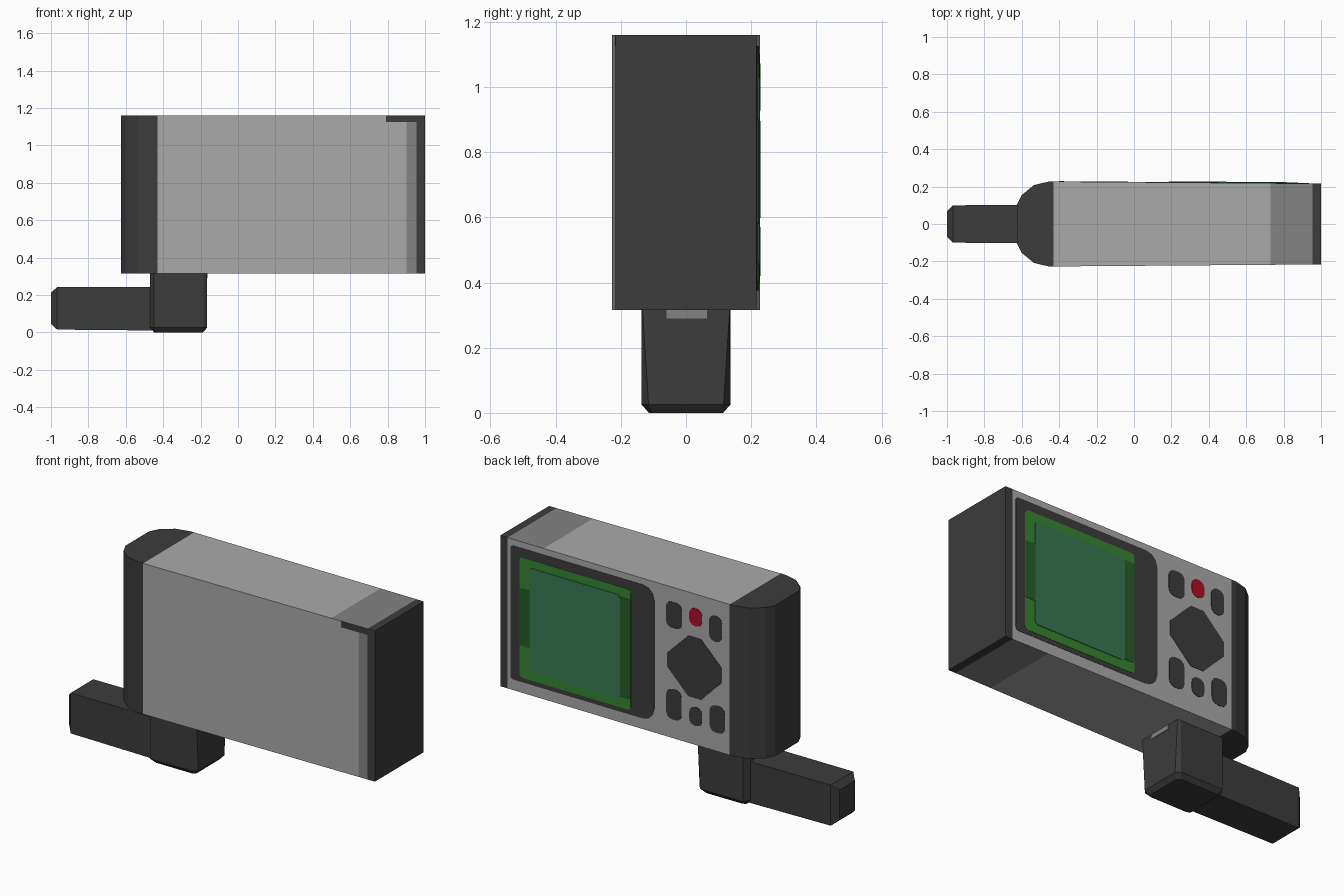
import bpy, bmesh, math

if "Cube" in bpy.data.objects:
    bpy.data.objects.remove(bpy.data.objects["Cube"])


def material(name, r, g, b):
    m = bpy.data.materials.new(name)
    m.diffuse_color = (r, g, b, 1)
    m.use_nodes = True
    m.node_tree.nodes["Principled BSDF"].inputs["Base Color"].default_value = m.diffuse_color
    return m


GREY = material("light_grey", 0.40, 0.40, 0.40)
MID = material("mid_grey", 0.23, 0.23, 0.23)
DARK = material("charcoal", 0.045, 0.045, 0.045)
GREEN = material("screen_green", 0.036, 0.235, 0.03)
DEEP = material("deep_green", 0.018, 0.11, 0.02)
TEAL = material("screen_teal", 0.038, 0.19, 0.085)
RED = material("red", 0.43, 0.004, 0.021)


def finish(name, bm, mats):
    bmesh.ops.recalc_face_normals(bm, faces=bm.faces)
    me = bpy.data.meshes.new(name)
    bm.to_mesh(me)
    bm.free()
    for m in mats:
        me.materials.append(m)
    ob = bpy.data.objects.new(name, me)
    bpy.context.collection.objects.link(ob)
    return ob


def loft(rings):
    """Skin equal-length rings of points and cap both ends."""
    bm = bmesh.new()
    loops = [[bm.verts.new(p) for p in ring] for ring in rings]
    n = len(loops[0])
    for a, b in zip(loops, loops[1:]):
        for i in range(n):
            j = (i + 1) % n
            bm.faces.new((a[i], a[j], b[j], b[i]))
    bm.faces.new(loops[0])
    bm.faces.new(loops[-1])
    return bm


def mirrored(half):
    """Close an (x, y) half outline by mirroring it in y."""
    return half + [(x, -y) for x, y in reversed(half)]


# Body: tapered box with a rounded grip end
outline = mirrored([(-0.625, 0.105), (-0.60, 0.155), (-0.535, 0.208), (-0.46, 0.226),
                    (-0.43, 0.227), (1.0, 0.216)])
bm = loft([[(x, y, z) for x, y in outline] for z in (0.315, 1.16)])
cuts = [((x, 0, 0), (1, 0, 0)) for x in (-0.43, 0.73, 0.79, 0.90, 0.955)]
cuts.append(((0, 0, 1.125), (0, 0, 1)))
for co, no in cuts:
    bmesh.ops.bisect_plane(bm, geom=bm.verts[:] + bm.edges[:] + bm.faces[:],
                           plane_co=co, plane_no=no)
bm.normal_update()
bmesh.ops.recalc_face_normals(bm, faces=bm.faces)
for f in bm.faces:
    c = f.calc_center_median()
    n = f.normal
    corner = n.y < -0.5 and c.x > 0.79 and c.z > 1.125
    if c.x < -0.43 or c.x > 0.955 or corner:
        f.material_index = 2
    elif (abs(n.z) > 0.5 and c.x > 0.73) or (n.y < -0.5 and c.x > 0.90):
        f.material_index = 1
finish("body", bm, [GREY, MID, DARK])


# Hub below the body
def hub_ring(z, s, c):
    half = [(-0.47 + s, 0.105), (-0.45 + s, 0.136 - s), (-0.185 - s, 0.136 - s), (-0.165 - s, c)]
    return [(x, y, z) for x, y in mirrored(half)]


finish("hub", loft([hub_ring(0.0, 0.022, 0.10), hub_ring(0.025, 0, 0.115),
                    hub_ring(0.32, 0, 0.134)]), [DARK])
bm = loft([[(x, y, z) for y, z in ((-0.06, 0.29), (0.065, 0.29), (0.065, 0.315), (-0.06, 0.315))]
           for x in (-0.17, -0.163)])
finish("hub_patch", bm, [MID])


# Arm with a bevelled tip
def arm_ring(x, hy, z0, z1):
    return [(x, -hy, z0), (x, hy, z0), (x, hy, z1), (x, -hy, z1)]


finish("arm", loft([arm_ring(-1.0, 0.067, 0.045, 0.212), arm_ring(-0.967, 0.1, 0.015, 0.242),
                    arm_ring(-0.44, 0.102, 0.01, 0.242)]), [DARK])


# Plates lying on the tapered back face
def back_y(x):
    return 0.227 - (x + 0.43) * 0.011 / 1.43


def plate(name, pts, lift, mat):
    finish(name, loft([[(x, back_y(x) + d, z) for x, z in pts] for d in (-0.001, lift)]), [mat])


def rounded(x0, x1, z0, z1, r0, r1, steps=3):
    """Rectangle with corner radius r0 on the x0 side and r1 on the x1 side."""
    pts = []
    for cx, cz, r, start in ((x1 - r1, z1 - r1, r1, 0), (x0 + r0, z1 - r0, r0, 90),
                             (x0 + r0, z0 + r0, r0, 180), (x1 - r1, z0 + r1, r1, 270)):
        for i in range(steps + 1):
            a = math.radians(start + 90 * i / steps)
            pts.append((cx + r * math.cos(a), cz + r * math.sin(a)))
    return pts


# Screen
plate("screen_bezel", rounded(0.04, 0.935, 0.375, 1.125, 0.07, 0.015), 0.0015, DARK)
plate("screen_frame", rounded(0.185, 0.878, 0.40, 1.075, 0.02, 0.02), 0.003, GREEN)
for side, x0, x1, z0, z1 in (("right", 0.186, 0.255, 0.46, 1.02), ("left", 0.81, 0.877, 0.58, 0.90)):
    plate("screen_edge_" + side, rounded(x0, x1, z0, z1, 0.01, 0.01), 0.0045, DEEP)
plate("screen_panel", rounded(0.25, 0.815, 0.45, 1.03, 0.02, 0.02), 0.006, TEAL)

# Buttons: centre x, centre z, width, height
buttons = [("button_top_inner", -0.083, 1.005, 0.10, 0.145, DARK),
           ("button_red", -0.218, 1.03, 0.08, 0.10, RED),
           ("button_top_outer", -0.342, 1.0, 0.08, 0.145, DARK),
           ("button_low_inner", -0.083, 0.505, 0.095, 0.17, DARK),
           ("button_low_middle", -0.218, 0.475, 0.08, 0.105, DARK),
           ("button_low_outer", -0.353, 0.495, 0.095, 0.15, DARK)]
for name, x, z, w, h, mat in buttons:
    plate(name, rounded(x - w / 2, x + w / 2, z - h / 2, z + h / 2, 0.035, 0.035), 0.002, mat)

# Direction pad: diamond with clipped corners
pad = []
for k in range(4):
    c, s = math.cos(k * math.pi / 2), math.sin(k * math.pi / 2)
    for u, v in ((0.17, -0.04), (0.17, 0.04)):
        pad.append((-0.212 + u * c - v * s, 0.747 + u * s + v * c))
plate("direction_pad", pad, 0.002, DARK)
